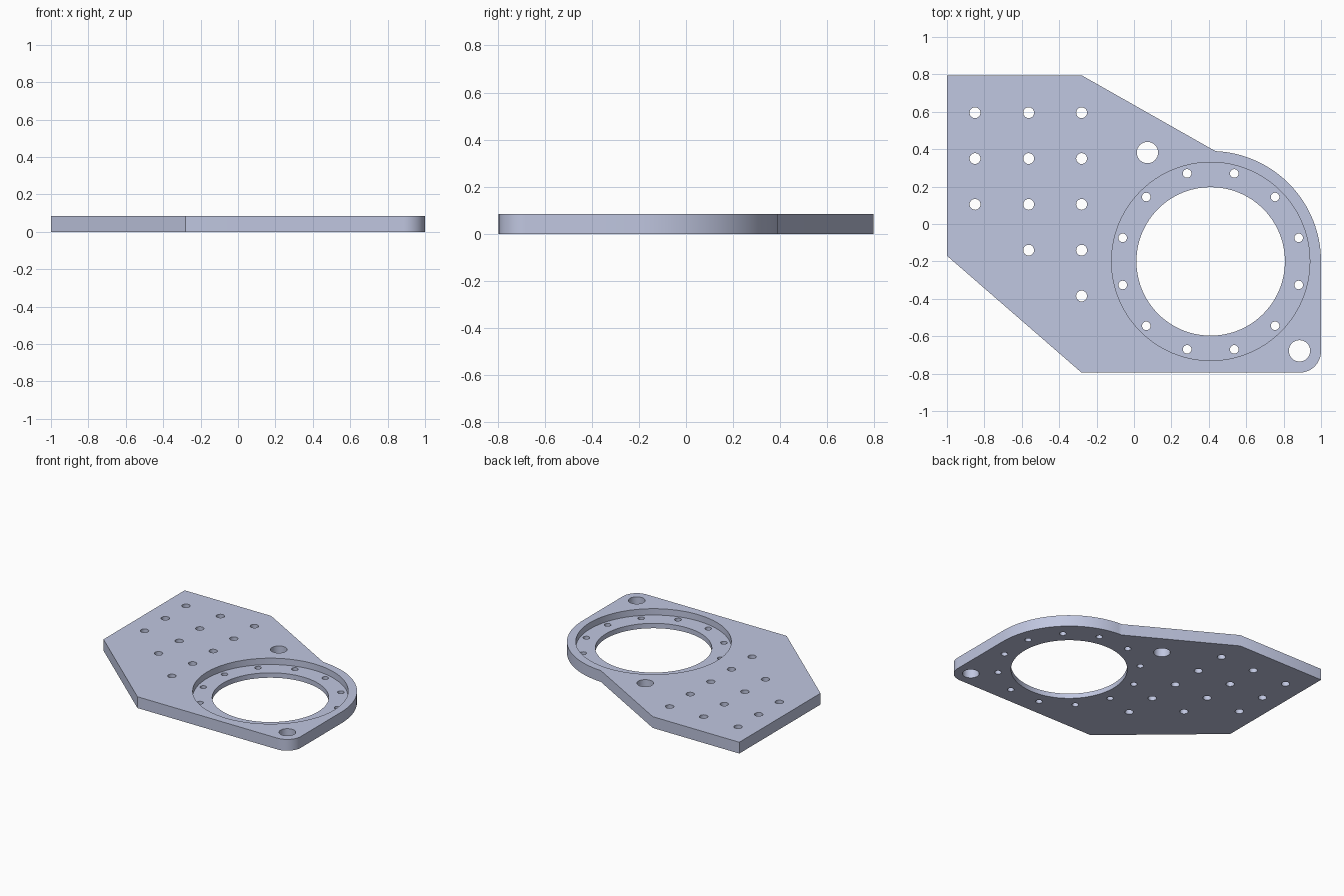
import bpy
from math import cos, sin, pi, radians, asin

if "Cube" in bpy.data.objects:
    bpy.data.objects.remove(bpy.data.objects["Cube"], do_unlink=True)

THICK = 0.085
FLOOR = 0.037            # height of the recessed ring floor
CX, CY = 0.41, -0.2      # centre of the large bore
HALF_Y = 0.795


def arc(cx, cy, r, start, end, steps):
    return [(cx + r * cos(start + (end - start) * i / steps),
             cy + r * sin(start + (end - start) * i / steps)) for i in range(steps + 1)]


def prism(name, outline, z0, z1):
    n = len(outline)
    verts = [(x, y, z) for z in (z0, z1) for x, y in outline]
    faces = [list(range(n))[::-1], list(range(n, 2 * n))]
    faces += [[i, (i + 1) % n, n + (i + 1) % n, n + i] for i in range(n)]
    mesh = bpy.data.meshes.new(name)
    mesh.from_pydata(verts, [], faces)
    obj = bpy.data.objects.new(name, mesh)
    bpy.context.collection.objects.link(obj)
    return obj


def disc(x, y, r, steps):
    return arc(x, y, r, 0, 2 * pi, steps)[:-1]


# Plate outline: rounded front corner, arc around the bore, angled left side
corner = 0.115
outline = [(-1, HALF_Y), (-1, -0.17), (-0.28, -HALF_Y)]
outline += arc(1 - corner, corner - HALF_Y, corner, -pi / 2, 0, 12)
outline += arc(CX, CY, 0.59, 0, radians(87.5), 32)
outline += [(-0.28, HALF_Y)]
plate = prism("mounting_plate", outline, 0, THICK)

# Cutters: recess, bore, bolt circle, hole grid and two dowel holes
low, high = -0.05, THICK + 0.05
recess = prism("recess_cutter", disc(CX, CY, 0.53, 96), FLOOR, high)
through = [(CX, CY, 0.397, 96)]
for k in range(12):
    a = radians(15 + 30 * k)
    through.append((CX + 0.487 * cos(a), CY + 0.487 * sin(a), 0.023, 24))
for x, count in ((-0.85, 3), (-0.563, 4), (-0.28, 5)):
    through += [(x, 0.595 - 0.245 * row, 0.029, 24) for row in range(count)]
through += [(0.072, 0.382, 0.057, 32), (0.885, -0.678, 0.057, 32)]
cutters = [recess] + [prism("hole_cutter", disc(x, y, r, n), low, high)
                      for x, y, r, n in through]

# Cut the plate, then discard the cutters
bpy.context.view_layer.objects.active = plate
for cutter in cutters:
    cutter.hide_render = True
    mod = plate.modifiers.new("cut", 'BOOLEAN')
    mod.operation = 'DIFFERENCE'
    mod.solver = 'EXACT'
    mod.object = cutter
    bpy.ops.object.modifier_apply(modifier=mod.name)
    bpy.data.objects.remove(cutter, do_unlink=True)

# Single blue-grey finish
mat = bpy.data.materials.new("blue_grey_metal")
mat.use_nodes = True
colour = (0.53, 0.57, 0.75, 1)
mat.diffuse_color = colour
mat.node_tree.nodes["Principled BSDF"].inputs["Base Color"].default_value = colour
plate.data.materials.clear()
plate.data.materials.append(mat)

# Smooth arcs and bores, crisp edges
for obj in bpy.context.selected_objects:
    obj.select_set(False)
plate.select_set(True)
bpy.ops.object.shade_smooth_by_angle(angle=radians(30))
